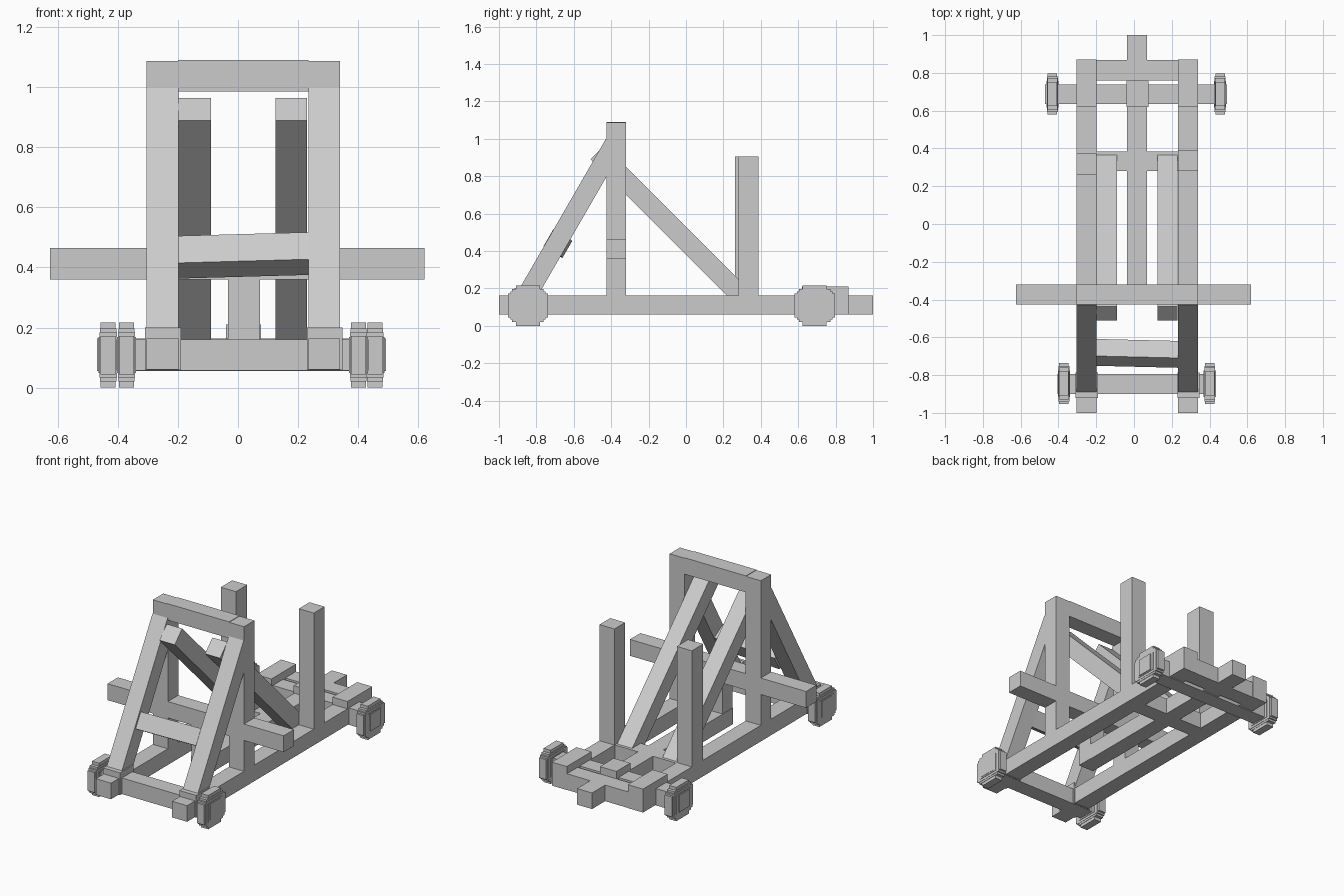
import bpy, bmesh, math
from mathutils import Matrix, Vector

cube = bpy.data.objects.get("Cube")
if cube:
    bpy.data.objects.remove(cube, do_unlink=True)

# One plain material for all the timber
GREY = (0.6, 0.6, 0.6, 1.0)
mat = bpy.data.materials.new("plain_grey")
mat.use_nodes = True
mat.diffuse_color = GREY
mat.node_tree.nodes["Principled BSDF"].inputs["Base Color"].default_value = GREY


def finish(name, bm):
    mesh = bpy.data.meshes.new(name)
    bm.to_mesh(mesh)
    bm.free()
    mesh.materials.append(mat)
    obj = bpy.data.objects.new(name, mesh)
    bpy.context.collection.objects.link(obj)
    return obj


def add_box(bm, x, y, z):
    """Add a box given its (min, max) range on each axis."""
    size = Matrix.Diagonal((x[1] - x[0], y[1] - y[0], z[1] - z[0], 1))
    mid = Vector((sum(x) / 2, sum(y) / 2, sum(z) / 2))
    bmesh.ops.create_cube(bm, size=1, matrix=Matrix.Translation(mid) @ size)


def box(name, x, y, z):
    bm = bmesh.new()
    add_box(bm, x, y, z)
    return finish(name, bm)


def sloped_beam(name, x, top, bottom, width):
    """Square beam leaning in the y-z plane between two (y, z) end centres."""
    a, b = Vector((0, *top)), Vector((0, *bottom))
    angle = math.atan2(a.z - b.z, a.y - b.y)
    bm = bmesh.new()
    mid = (a + b) / 2 + Vector((sum(x) / 2, 0, 0))
    m = Matrix.Translation(mid) @ Matrix.Rotation(angle, 4, 'X')
    m = m @ Matrix.Diagonal((x[1] - x[0], (a - b).length, width, 1))
    bmesh.ops.create_cube(bm, size=1, matrix=m)
    return finish(name, bm)


def wheel(name, x, y, z=0.108):
    """Blocky stepped wheel: crossed boxes, thicker toward the middle."""
    bm = bmesh.new()
    for half_x, half_y, half_z in ((0.025, 0.064, 0.108), (0.025, 0.108, 0.064),
                                   (0.027, 0.084, 0.088), (0.029, 0.094, 0.075),
                                   (0.032, 0.07, 0.06)):
        add_box(bm, (x - half_x, x + half_x), (y - half_y, y + half_y),
                (z - half_z, z + half_z))
    return finish(name, bm)


LOW = (0.06, 0.163)          # height of the base frame
TOWER = (-0.425, -0.32)      # depth of the front tower
SPAN = (-0.2, 0.235)         # gap between the side rails

# Left and right sides: rails, towers, posts, braces and axle blocks
sides = (("right", (-0.305, -0.198), (-0.198, -0.09), (0.262, 0.376)),
         ("left", (0.234, 0.34), (0.124, 0.23), (0.28, 0.388)))
for side, x, inner, post_y in sides:
    box(side + "_rail", x, (-1.0, 0.87), LOW)
    box(side + "_tower_post", x, TOWER, (0.06, 1.087))
    box(side + "_rear_post", x, post_y, (0.06, 0.905))
    box(side + "_rear_axle_block", x, (0.62, 0.87), (0.06, 0.21))
    box(side + "_front_axle_block", (x[0] - 0.005, x[1] + 0.008),
        (-0.92, -0.785), (0.058, 0.2))
    sloped_beam(side + "_front_brace", x, (-0.383, 0.974), (-0.876, 0.12), 0.104)
    sloped_beam(side + "_inner_brace", inner, (-0.473, 0.927), (0.342, 0.112), 0.106)

# Tower beams and centre post
box("tower_top_beam", SPAN, TOWER, (0.985, 1.09))
box("tower_crossbar", (-0.625, 0.62), TOWER, (0.36, 0.465))
box("centre_post", (-0.033, 0.073), TOWER, (0.06, 0.37))

# Base frame
box("centre_rail", (-0.036, 0.07), (-0.425, 1.0), LOW)
box("centre_axle_block", (-0.04, 0.077), (0.62, 0.76), (0.06, 0.21))
box("middle_crossbar", SPAN, (0.28, 0.385), LOW)
box("rear_crossbar", SPAN, (0.76, 0.868), LOW)

# Slightly crooked cross piece between the front braces
cross = sloped_beam("brace_cross_piece", SPAN, (-0.659, 0.485), (-0.711, 0.395), 0.104)
for v in cross.data.vertices:
    v.co.z += 0.028 * (v.co.x - 0.018)
    v.co.y -= 0.024 * (v.co.x - 0.018)

# Axles and wheels
box("front_axle", (-0.405, 0.435), (-0.9, -0.795), (0.057, 0.16))
box("rear_axle", (-0.47, 0.493), (0.635, 0.738), (0.055, 0.163))
for name, x, y in (("front_right_wheel", -0.371, -0.845),
                   ("front_left_wheel", 0.401, -0.845),
                   ("rear_right_wheel", -0.432, 0.688),
                   ("rear_left_wheel", 0.456, 0.688)):
    wheel(name, x, y)
